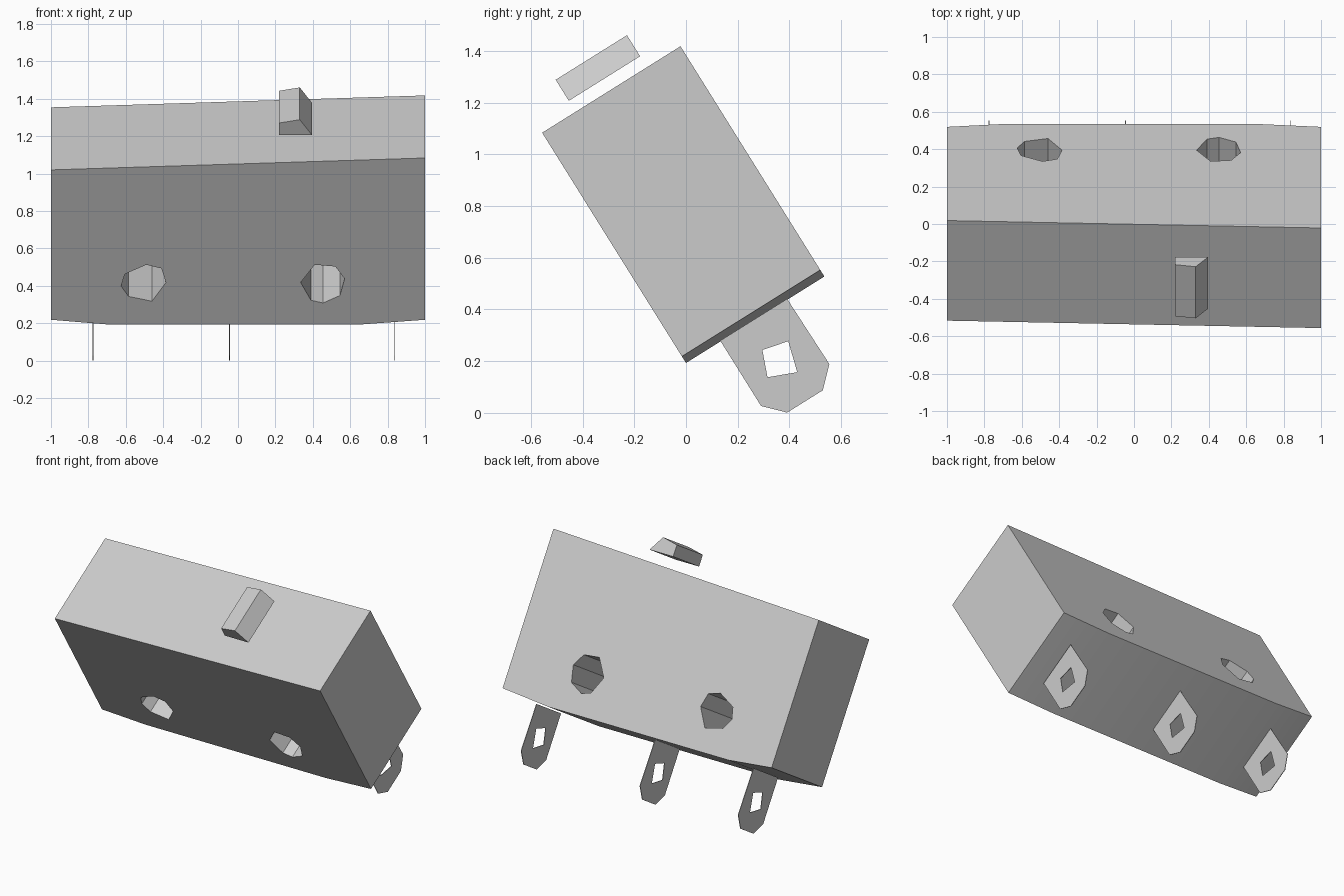
import bpy, bmesh, math
from mathutils import Vector

cube = bpy.data.objects.get("Cube")
if cube:
    bpy.data.objects.remove(cube)

GREY = (0.6, 0.6, 0.6, 1)
grey = bpy.data.materials.new("plain grey")
grey.use_nodes = True
grey.diffuse_color = GREY
grey.node_tree.nodes["Principled BSDF"].inputs["Base Color"].default_value = GREY

# The whole switch leans forward about the x axis
LEAN = math.radians(32)
BASE = Vector((0, 0, 0.193))
DEPTH = 0.631


def prism(name, outline, holes, along_x, start, length):
    """Fill an outline with holes and extrude it across x or along y."""
    def place(p, q):
        return (start, p, q) if along_x else (p, start, q)

    bm = bmesh.new()
    for loop in [outline] + holes:
        verts = [bm.verts.new(place(p, q)) for p, q in loop]
        for a, b in zip(verts, verts[1:] + verts[:1]):
            bm.edges.new((a, b))
    axis = Vector((1, 0, 0)) if along_x else Vector((0, 1, 0))
    bmesh.ops.triangle_fill(bm, edges=bm.edges[:], use_beauty=True, normal=axis)
    grown = bmesh.ops.extrude_face_region(bm, geom=bm.faces[:], use_keep_orig=True)
    moved = [g for g in grown["geom"] if isinstance(g, bmesh.types.BMVert)]
    bmesh.ops.translate(bm, verts=moved, vec=axis * length)
    bmesh.ops.recalc_face_normals(bm, faces=bm.faces[:])
    mesh = bpy.data.meshes.new(name)
    bm.to_mesh(mesh)
    bm.free()
    mesh.materials.append(grey)
    obj = bpy.data.objects.new(name, mesh)
    bpy.context.collection.objects.link(obj)
    obj.location = BASE
    obj.rotation_euler.x = LEAN
    return obj


# Case: sloping top, slightly bowed underside, two through holes
case_outline = [(-1, 0.03), (-0.69, 0), (0.65, 0), (1, 0.03), (1, 1.05), (-1, 0.975)]
left_hole = [(0.335, 0.265), (0.41, 0.377), (0.52, 0.366), (0.57, 0.289),
             (0.545, 0.183), (0.455, 0.136), (0.39, 0.153)]
right_hole = [(-0.625, 0.242), (-0.605, 0.318), (-0.49, 0.377), (-0.41, 0.354),
              (-0.385, 0.265), (-0.46, 0.147), (-0.585, 0.177)]
case = prism("case", case_outline, [left_hole, right_hole], False, 0, DEPTH)

# Plunger floating just above the case
plunger_outline = [(0.22, 1.1), (0.395, 1.1), (0.33, 1.196), (0.22, 1.175)]
prism("plunger", plunger_outline, [], False, 0.153, 0.325)

# Three thin terminals with chamfered tips and an eyelet
tab = [(0.158, 0.003), (0.158, -0.295), (0.23, -0.37), (0.393, -0.37),
       (0.468, -0.297), (0.463, 0.003)]
eyelet = [(0.277, -0.114), (0.38, -0.138), (0.346, -0.258), (0.238, -0.214)]
for side, x in (("right", -0.775), ("middle", -0.045), ("left", 0.838)):
    prism(side + "_terminal", tab, [eyelet], True, x - 0.002, 0.004)

# Blend only the shallow bow of the underside
bpy.ops.object.select_all(action="DESELECT")
case.select_set(True)
bpy.context.view_layer.objects.active = case
bpy.ops.object.shade_smooth_by_angle(angle=math.radians(20))
